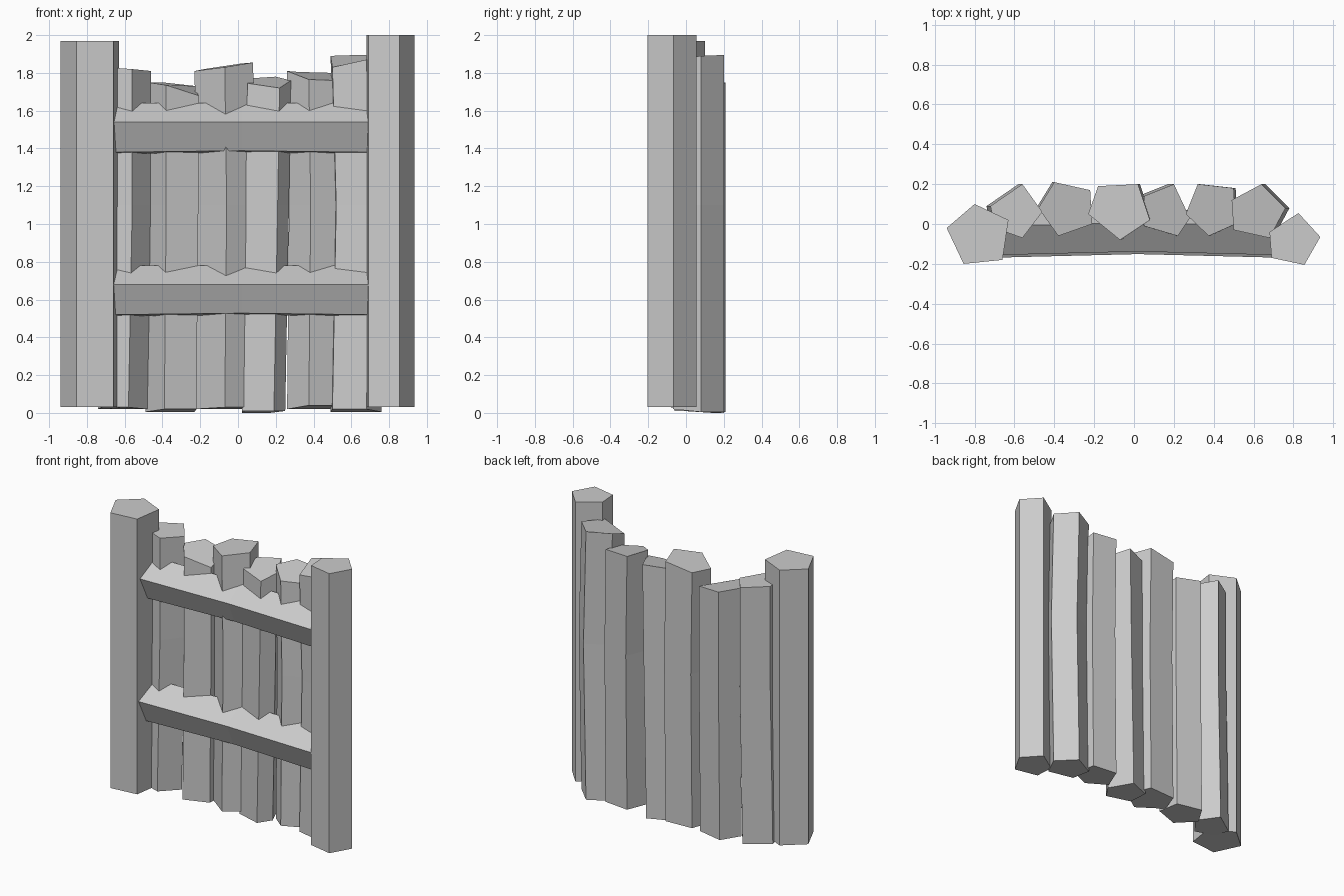
import bpy, bmesh

cube = bpy.data.objects.get("Cube")
if cube:
    bpy.data.objects.remove(cube, do_unlink=True)

grey = bpy.data.materials.new("plain_grey")
grey.use_nodes = True
colour = (0.6, 0.6, 0.6, 1)
grey.diffuse_color = colour
grey.node_tree.nodes["Principled BSDF"].inputs["Base Color"].default_value = colour


def loft(name, rings):
    """Join matching rings of points into a closed, flat-shaded solid."""
    bm = bmesh.new()
    loops = [[bm.verts.new(p) for p in ring] for ring in rings]
    for low, high in zip(loops, loops[1:]):
        for i in range(len(low)):
            j = (i + 1) % len(low)
            bm.faces.new((low[i], low[j], high[j], high[i]))
    bm.faces.new(loops[0][::-1])
    bm.faces.new(loops[-1])
    bmesh.ops.recalc_face_normals(bm, faces=bm.faces)
    mesh = bpy.data.meshes.new(name)
    bm.to_mesh(mesh)
    bm.free()
    mesh.materials.append(grey)
    obj = bpy.data.objects.new(name, mesh)
    bpy.context.collection.objects.link(obj)
    return obj


def post(name, outline, top):
    loft(name, [[(x, y, z) for x, y in outline] for z in (0.03, top)])


def picket(name, outline, tops, foot, foot_shift=0, bend=0, bend_height=1.1):
    """Five-sided stake with a slanted top, a leaning foot and a bend."""
    bottom_z, front_z = foot
    bottom = [(x + foot_shift, y, front_z if y < 0.04 else bottom_z) for x, y in outline]
    middle = [(x + bend, y, bend_height) for x, y in outline]
    top = [(x, y, z) for (x, y), z in zip(outline, tops)]
    loft(name, [bottom, middle, top])


def rail(name, front, z):
    """Five-sided cross bar, bowed slightly inward at its middle."""
    section = [(front, z), (-0.01, z + 0.1), (0.06, z - 0.02),
               (0.02, z - 0.17), (front + 0.07, z - 0.16)]
    rings = []
    for x, bow, lift in ((-0.66, 0, 0), (0.02, 0.017, 0.008), (0.69, 0, 0)):
        rings.append([(x, y + bow, h + (lift if h < z - 0.1 else 0)) for y, h in section])
    loft(name, rings)


# Outer posts
post("right_post", [(-0.94, -0.02), (-0.80, 0.10), (-0.63, 0.02),
                    (-0.66, -0.18), (-0.855, -0.20)], 1.97)
post("left_post", [(0.68, -0.04), (0.825, 0.055), (0.935, -0.065),
                   (0.855, -0.205), (0.69, -0.17)], 2)

# Pickets, from the model's right to its left
picket("picket_1", [(-0.72, 0.09), (-0.56, 0.20), (-0.46, 0.06), (-0.56, -0.07), (-0.70, -0.02)],
       (1.83, 1.82, 1.81, 1.82, 1.83), (0.02, 0.03), -0.02)
picket("picket_2", [(-0.48, 0.08), (-0.40, 0.21), (-0.22, 0.17), (-0.21, 0, ), (-0.38, -0.06)],
       (1.75, 1.75, 1.73, 1.68, 1.735), (0.005, 0.02), -0.01)
picket("picket_3", [(-0.23, 0.05), (-0.18, 0.19), (0.02, 0.20), (0.08, 0.02), (-0.07, -0.08)],
       (1.81, 1.82, 1.85, 1.855, 1.83), (0.02, 0.03), 0, 0.01)
picket("picket_4", [(0.05, -0.01), (0.05, 0.14), (0.20, 0.20), (0.28, 0.03), (0.22, -0.06)],
       (1.745, 1.77, 1.78, 1.76, 1.72), (0, 0.01), -0.03, -0.01)
picket("picket_5", [(0.26, 0.05), (0.32, 0.20), (0.50, 0.18), (0.51, 0), (0.375, -0.06)],
       (1.81, 1.805, 1.80, 1.76, 1.765), (0.02, 0.04), 0, 0.01)
picket("picket_6", [(0.49, 0.12), (0.64, 0.20), (0.76, 0.08), (0.68, -0.07), (0.50, -0.03)],
       (1.89, 1.895, 1.89, 1.87, 1.83), (0.005, 0.02), 0, 0.02)

# Cross rails
rail("upper_rail", -0.155, 1.54)
rail("lower_rail", -0.168, 0.68)
